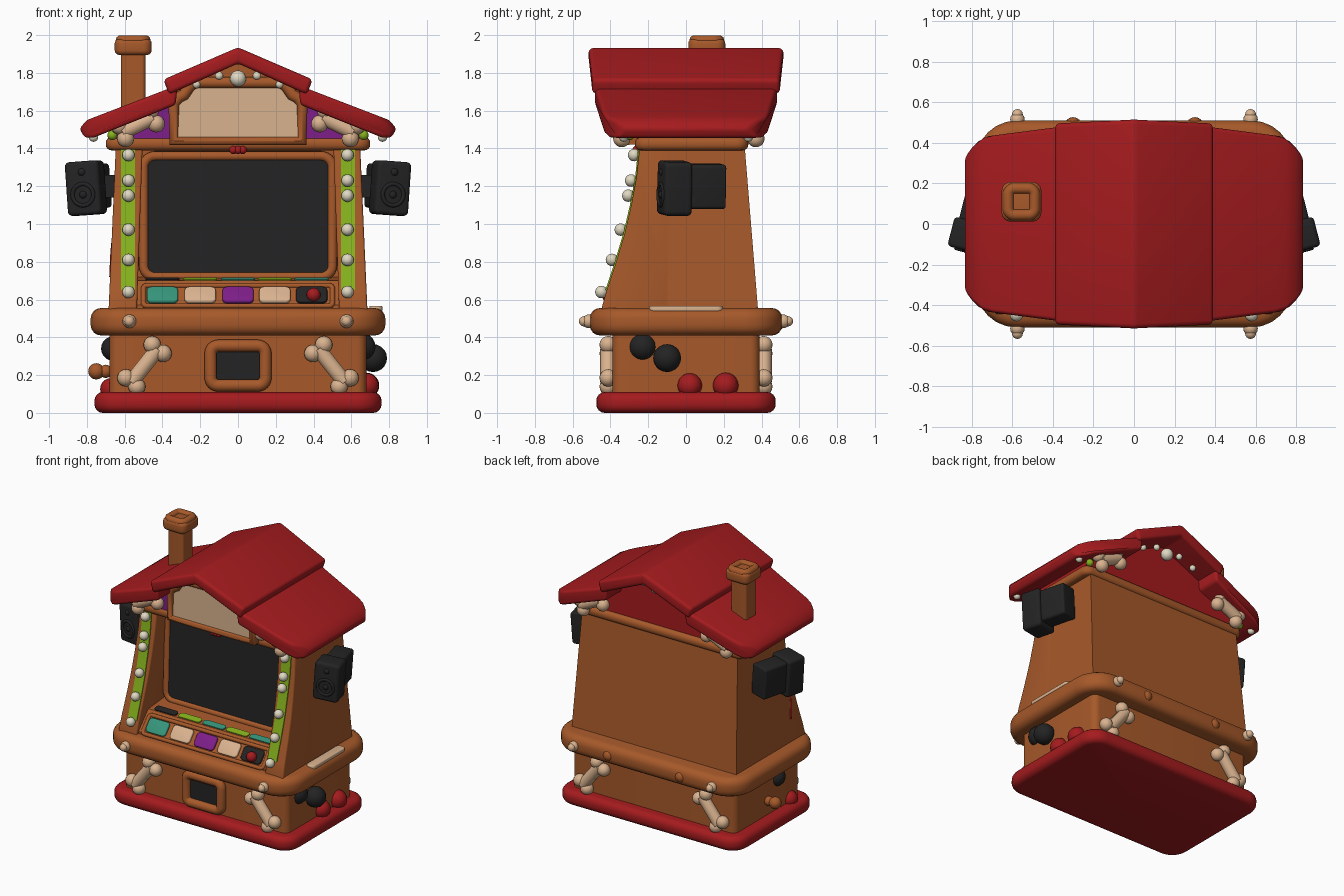
import bpy, bmesh, math
from mathutils import Matrix, Euler, Vector

if "Cube" in bpy.data.objects:
    bpy.data.objects.remove(bpy.data.objects["Cube"])


def material(name, r, g, b):
    m = bpy.data.materials.new(name)
    m.use_nodes = True
    m.diffuse_color = (r, g, b, 1)
    bsdf = next(n for n in m.node_tree.nodes if n.type == 'BSDF_PRINCIPLED')
    bsdf.inputs["Base Color"].default_value = (r, g, b, 1)
    bsdf.inputs["Roughness"].default_value = 0.8
    return m


WOOD = material("orange_wood", 0.385, 0.1, 0.023)
RED = material("roof_red", 0.375, 0.011, 0.013)
CREAM = material("bone_cream", 0.70, 0.45, 0.275)
BULB = material("bulb_white", 0.74, 0.69, 0.54)
GREEN = material("lime_green", 0.235, 0.44, 0.012)
PURPLE = material("purple", 0.205, 0.013, 0.25)
TEAL = material("teal", 0.037, 0.30, 0.195)
DARK = material("charcoal", 0.017, 0.017, 0.018)
UP = (math.pi / 2, 0, 0)
SIDE = (0, 0, math.pi / 2)


def finish(bm, name, mats):
    bmesh.ops.recalc_face_normals(bm, faces=bm.faces)
    me = bpy.data.meshes.new(name)
    bm.to_mesh(me)
    bm.free()
    ob = bpy.data.objects.new(name, me)
    bpy.context.scene.collection.objects.link(ob)
    for m in mats:
        me.materials.append(m)
    smooth(ob)


def smooth(ob):
    bpy.ops.object.select_all(action='DESELECT')
    ob.select_set(True)
    bpy.context.view_layer.objects.active = ob
    bpy.ops.object.shade_smooth_by_angle(angle=math.radians(40))


def rounded(w, h, r, n=6):
    """Rounded rectangle outline, centred."""
    pts = []
    for i, (sx, sy) in enumerate([(1, 1), (-1, 1), (-1, -1), (1, -1)]):
        for k in range(n + 1):
            a = math.pi / 2 * (i + k / n)
            pts.append((sx * (w / 2 - r) + r * math.cos(a), sy * (h / 2 - r) + r * math.sin(a)))
    return pts


def prism(name, outline, depth, mat, loc=(0, 0, 0), rot=(0, 0, 0), bevel=0.0, warp=None, rule=None, mats=None):
    """Outline in local XZ, extruded along local Y, with bevelled sharp edges."""
    bm = bmesh.new()
    f = bm.faces.new([bm.verts.new((x, -depth / 2, z)) for x, z in outline])
    ext = bmesh.ops.extrude_face_region(bm, geom=[f])
    bmesh.ops.translate(bm, vec=(0, depth, 0), verts=[v for v in ext["geom"] if isinstance(v, bmesh.types.BMVert)])
    bmesh.ops.recalc_face_normals(bm, faces=bm.faces)
    if bevel:
        sharp = [e for e in bm.edges if e.calc_face_angle(0) > math.radians(35)]
        bmesh.ops.bevel(bm, geom=sharp, offset=bevel, segments=4, profile=0.5, affect='EDGES', clamp_overlap=False)
    bm.transform(Matrix.LocRotScale(Vector(loc), Euler(rot), None))
    if warp:
        for v in bm.verts:
            v.co = warp(v.co)
    bm.normal_update()
    if rule:
        for f in bm.faces:
            f.material_index = rule(f)
    finish(bm, name, mats or [mat])


def slab(name, hx, hy, z0, z1, r, bevel, mat, x=0, y=0):
    prism(name, rounded(2 * hx, 2 * hy, r), z1 - z0, mat, (x, y, (z0 + z1) / 2), UP, bevel)


def balls(name, items, mat):
    """Spheres given as (x, y, z, radius)."""
    bm = bmesh.new()
    for x, y, z, r in items:
        bmesh.ops.create_uvsphere(bm, u_segments=16, v_segments=10, radius=r, matrix=Matrix.Translation((x, y, z)))
    finish(bm, name, [mat])


def tube(name, pts, radius, mat, cyclic=True):
    cu = bpy.data.curves.new(name, 'CURVE')
    cu.dimensions = '3D'
    cu.bevel_depth, cu.bevel_resolution, cu.use_fill_caps = radius, 3, True
    sp = cu.splines.new('POLY')
    sp.points.add(len(pts) - 1)
    for p, q in zip(sp.points, pts):
        p.co = (*q, 1)
    sp.use_cyclic_u = cyclic
    cu.materials.append(mat)
    ob = bpy.data.objects.new(name, cu)
    bpy.context.scene.collection.objects.link(ob)
    bpy.ops.object.select_all(action='DESELECT')
    ob.select_set(True)
    bpy.context.view_layer.objects.active = ob
    bpy.ops.object.convert(target='MESH')
    smooth(ob)


def bone(name, x, y, z, angle, half):
    d, n = Vector((math.cos(angle), 0, math.sin(angle))), Vector((-math.sin(angle), 0, math.cos(angle)))
    c = Vector((x, y, z))
    balls(name + "_knuckles", [(*(c + d * half * i + n * 0.037 * j), 0.046) for i in (-1, 1) for j in (-1, 1)], CREAM)
    tube(name + "_shaft", [c - d * half, c + d * half], 0.042, CREAM, False)


def taper(co):
    return Vector((co.x * (1 - 0.055 * (co.z - 0.55) / 0.85), co.y, co.z))


# Base, lower body and belt
slab("base_slab", 0.76, 0.475, 0, 0.11, 0.13, 0.045, RED)
slab("lower_body", 0.68, 0.39, 0.09, 0.45, 0.05, 0, WOOD)
slab("belt", 0.78, 0.51, 0.41, 0.555, 0.2, 0.055, WOOD)
balls("belt_bumps", [(s * 0.3, 0.485, 0.48, 0.042) for s in (-1, 1)], WOOD)
balls("belt_studs", [(s * 0.575, t * d, 0.485, r) for s in (-1, 1) for t in (-1, 1)
                     for d, r in ((0.515, 0.036), (0.54, 0.027))], CREAM)
prism("belt_patch", rounded(0.07, 0.39, 0.03), 0.03, CREAM, (0.73, 0, 0.552), UP, 0.008)

# Coin tray
door = rounded(0.29, 0.21, 0.04)
prism("tray_opening", door, 0.02, DARK, (0, -0.392, 0.25))
tube("tray_frame", [(x, -0.405, z + 0.25) for x, z in door], 0.034, WOOD)

# Upper body: cabinet, console step, and curved side pillars
cabinet = [(0.385, 0.5), (0.31, 1.42), (-0.1, 1.42), (-0.1, 0.5)]
prism("cabinet", cabinet, 1.37, WOOD, rot=SIDE, warp=taper)
console = [(-0.08, 0.5), (-0.08, 0.72), (-0.31, 0.70), (-0.42, 0.57), (-0.42, 0.5)]
prism("console", console, 1.1, WOOD, rot=SIDE)
front = [(-0.445, 0.56), (-0.42, 0.65), (-0.37, 0.8), (-0.325, 0.95), (-0.29, 1.1), (-0.262, 1.25), (-0.245, 1.41)]


def front_y(z):
    for (y0, z0), (y1, z1) in zip(front, front[1:]):
        if z <= z1:
            return y0 + (y1 - y0) * (z - z0) / (z1 - z0)


for s, side in ((-1, "right"), (1, "left")):
    prism(side + "_pillar", [(-0.08, 1.42), (-0.08, 0.5), (-0.445, 0.5)] + front, 0.15, WOOD,
          (s * 0.61, 0, 0), SIDE, 0.012, taper)
    face = front[1:]
    strip = [(y - 0.007, z) for y, z in face] + [(y + 0.02, z) for y, z in reversed(face)]
    prism(side + "_light_strip", strip, 0.075, GREEN, (s * 0.582, 0, 0), SIDE)
    balls(side + "_strip_bulbs", [(s * 0.58, front_y(z) - 0.025, z, 0.033)
                                  for z in (0.64, 0.81, 0.97, 1.15, 1.23, 1.365)], BULB)

# Screen
glass = rounded(0.97, 0.61, 0.05)
prism("screen", glass, 0.04, DARK, (0, -0.115, 1.04), (-0.036, 0, 0))
tube("screen_frame", [(x, -0.125 + 0.036 * z, z + 1.04) for x, z in rounded(1.0, 0.64, 0.06)], 0.026, WOOD)

# Console buttons and slots
pads = zip((-0.4, -0.2, 0, 0.195, 0.39), (TEAL, CREAM, PURPLE, CREAM, DARK), (DARK, GREEN, TEAL, GREEN, TEAL))
for i, (x, pad, slot) in enumerate(pads):
    prism(f"button_{i}", rounded(0.165, 0.105, 0.025), 0.035, pad, (x, -0.378, 0.62), (-0.7, 0, 0), 0.008)
    prism(f"slot_{i}", rounded(0.18, 0.05, 0.02), 0.009, slot, (x, -0.28, 0.708), (-1.35, 0, 0))
tube("console_trim", [(x, -0.378 + z * 0.64, 0.62 + z * 0.77) for x, z in rounded(1.0, 0.14, 0.02)], 0.014, WOOD)
balls("joystick", [(0.4, -0.41, 0.625, 0.037), (0.4, -0.39, 0.605, 0.03)], RED)

# Cornice and gables
slab("cornice", 0.70, 0.30, 1.39, 1.46, 0.06, 0.03, WOOD, y=0.03)
half = [(0.66, 1.43), (0.66, 1.53), (0.36, 1.66), (0.36, 1.71), (0, 1.88)]
prism("gable", half + [(-x, z) for x, z in reversed(half[:-1])], 0.56, RED, (0, 0.02, 0),
      rule=lambda f: int(f.normal.y < -0.5), mats=[RED, PURPLE])
prism("sign_backing", [(-0.36, 1.42), (0.36, 1.42), (0.36, 1.7), (0, 1.87), (-0.36, 1.7)], 0.06, WOOD, (0, -0.27, 0))
half = [(0.34, 1.44), (0.34, 1.64), (0.315, 1.67), (0.285, 1.685), (0.255, 1.73), (0.225, 1.75)]
sign = half + [(-x, z) for x, z in reversed(half)]
prism("sign_panel", sign, 0.02, CREAM, (0, -0.31, 0))
tube("sign_frame", [(x, -0.31, z) for x, z in sign], 0.032, WOOD)
balls("sign_gem", [(x, -0.262, 1.392, 0.022) for x in (-0.025, 0, 0.025)], RED)


# Roof: ridge cap over two lower wings, narrowing toward the eaves
def narrow(co):
    return Vector((co.x, co.y * (1.03 - 0.1 * abs(co.x)), co.z))


def narrow_wing(co):
    x = abs(co.x)
    hy = 0.48 - 0.13 * (x - 0.36) - 6 * max(0, x - 0.71) ** 2
    return Vector((co.x, co.y * hy / 0.5, co.z))


prism("roof_ridge", [(-0.395, 1.765), (0, 1.935), (0.395, 1.765), (0.365, 1.685), (0, 1.85), (-0.365, 1.685)],
      1.0, RED, bevel=0.022, warp=narrow)
steps = (0.32, 0.6, 0.7, 0.75)
wing = [(x, 1.735 - 0.385 * (x - 0.32)) for x in steps] + [(0.80, 1.55), (0.84, 1.505), (0.81, 1.455)]
wing += [(x + 0.01, 1.635 - 0.4 * (x - 0.31)) for x in reversed(steps)]
for s, side in ((-1, "right"), (1, "left")):
    prism(side + "_roof_wing", [(s * x, z) for x, z in wing], 1.0, RED, bevel=0.02, warp=narrow_wing)

# Bulbs under the eaves and bones, front and back
for t, y, place in ((-1, -0.33, "front"), (1, 0.36, "back")):
    small = [(s * x, y, z, 0.022) for s in (-1, 1) for x, z in ((0.1, 1.785), (0.22, 1.74))]
    small += [(s * 0.765, t * 0.33, 1.46, 0.025) for s in (-1, 1)]
    balls(place + "_eave_bulbs", [(0, y - 0.01, 1.77, 0.043)] + small, BULB)
    balls(place + "_green_bulbs", [(s * 0.665, y * 0.9, 1.47, 0.026) for s in (-1, 1)], GREEN)
    for s, side in ((-1, "right"), (1, "left")):
        bone(f"{place}_{side}_gable_bone", s * 0.53, y + t * 0.01, 1.525, -s * 0.45, 0.09)
        bone(f"{place}_{side}_base_bone", s * 0.495, t * 0.412, 0.25, -s * 0.9, 0.112)

# Chimney
slab("chimney_stack", 0.065, 0.065, 1.5, 1.92, 0.02, 0, WOOD, -0.555, 0.11)
slab("chimney_cap", 0.098, 0.098, 1.895, 1.98, 0.045, 0.025, WOOD, -0.555, 0.11)
tube("chimney_lip", [(x - 0.555, y + 0.11, 1.972) for x, y in rounded(0.13, 0.13, 0.03)], 0.028, WOOD)

# Speakers
for s, side in ((-1, "right"), (1, "left")):
    turn = (0, s * 0.07, s * 0.25)
    prism(side + "_speaker_front", rounded(0.185, 0.285, 0.025), 0.15, DARK, (s * 0.805, -0.06, 1.19), turn, 0.02)
    prism(side + "_speaker_back", rounded(0.14, 0.235, 0.02), 0.2, DARK, (s * 0.765, 0.1, 1.2), turn, 0.012)
    prism(side + "_speaker_bracket", rounded(0.16, 0.12, 0.02), 0.1, DARK, (s * 0.68, 0.08, 1.2))
    place = Matrix.LocRotScale(Vector((s * 0.805, -0.06, 1.19)), Euler(turn), None)
    ring = [a * math.tau / 24 for a in range(24)]
    tube(side + "_speaker_cone",
         [place @ Vector((0.057 * math.cos(a), -0.074, 0.057 * math.sin(a) - 0.035)) for a in ring], 0.011, DARK)
    balls(side + "_speaker_domes", [(*(place @ Vector((0, -0.065, z))), 0.022) for z in (-0.035, 0.085)], DARK)

# Side knobs and cable
balls("left_dark_knobs", [(0.715, -0.1, 0.29, 0.074), (0.655, -0.23, 0.35, 0.073)], DARK)
balls("right_dark_knob", [(-0.66, -0.13, 0.34, 0.065)], DARK)
balls("right_wood_knob", [(-0.75, 0.01, 0.22, 0.043), (-0.7, 0.01, 0.22, 0.035)], WOOD)
balls("red_domes", [(0.68, 0.02, 0.145, 0.065), (0.68, 0.21, 0.145, 0.068), (-0.67, -0.27, 0.125, 0.06)], RED)
tube("red_cable", [(-0.652, -0.27, 0.95), (-0.662, -0.29, 0.85), (-0.668, -0.28, 0.72)], 0.014, RED, False)
